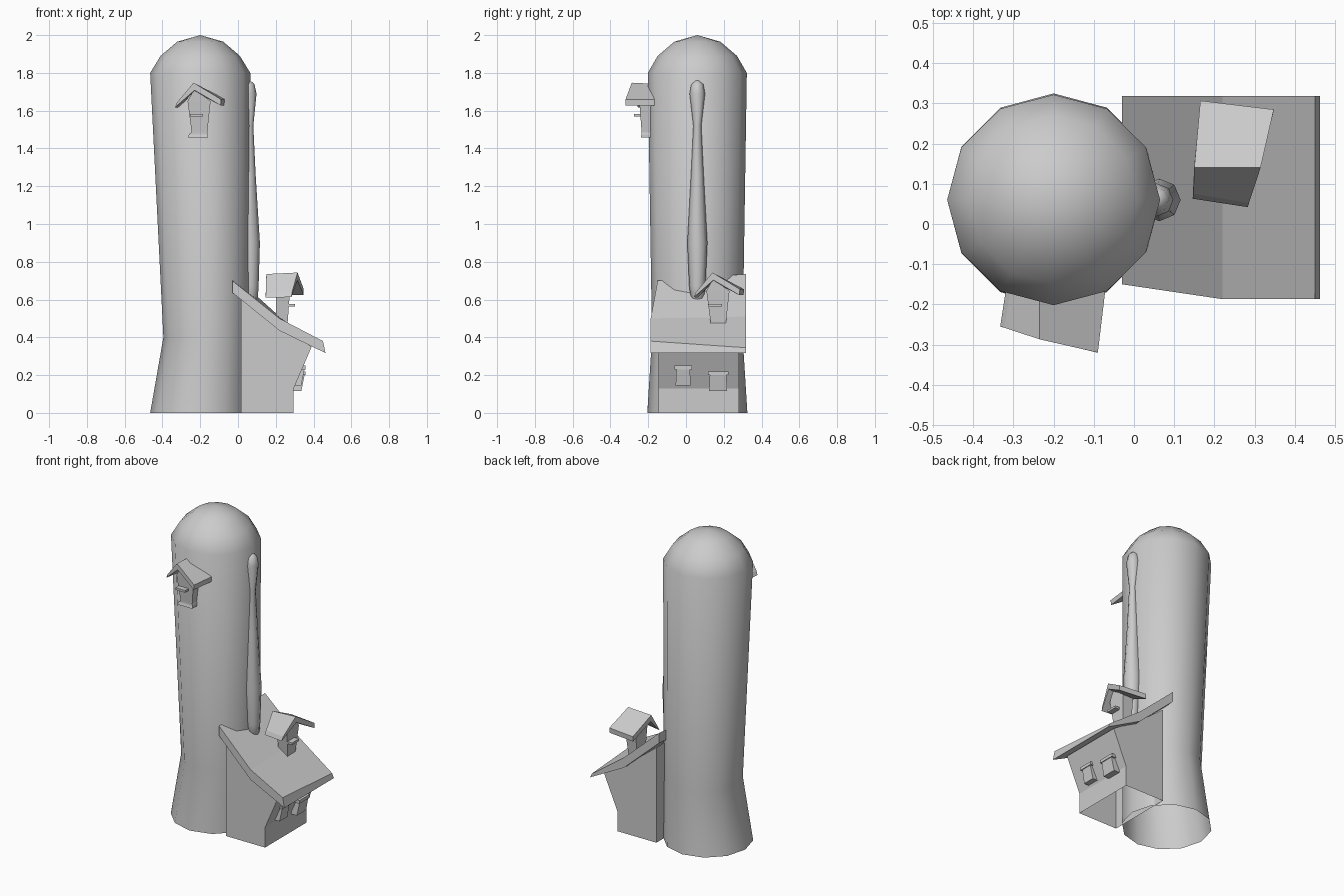
import bpy, bmesh
from math import cos, sin, pi, radians
from mathutils import Matrix

if "Cube" in bpy.data.objects:
    bpy.data.objects.remove(bpy.data.objects["Cube"])


def loft(name, rings, caps=(True, True), smooth=None, matrix=None):
    """Skin a list of equal-length point loops into one object."""
    bm = bmesh.new()
    loops = [[bm.verts.new(p) for p in r] for r in rings]
    n = len(loops[0])
    for a, b in zip(loops, loops[1:]):
        for i in range(n):
            j = (i + 1) % n
            bm.faces.new((a[i], a[j], b[j], b[i]))
    if caps[0]:
        bm.faces.new(loops[0][::-1])
    if caps[1]:
        bm.faces.new(loops[-1])
    bmesh.ops.remove_doubles(bm, verts=bm.verts, dist=1e-5)
    bmesh.ops.recalc_face_normals(bm, faces=bm.faces)
    me = bpy.data.meshes.new(name)
    bm.to_mesh(me)
    bm.free()
    ob = bpy.data.objects.new(name, me)
    bpy.context.collection.objects.link(ob)
    if matrix:
        me.transform(matrix)
    if smooth:
        bpy.ops.object.select_all(action='DESELECT')
        ob.select_set(True)
        bpy.context.view_layer.objects.active = ob
        bpy.ops.object.shade_smooth_by_angle(angle=radians(smooth))
    return ob


def ellipse(n, cx, cy, rx, ry, z):
    return [(cx + rx * cos(2 * pi * i / n), cy + ry * sin(2 * pi * i / n), z) for i in range(n)]


def rect(x0, x1, y0, y1, z):
    return [(x0, y0, z), (x1, y0, z), (x1, y1, z), (x0, y1, z)]


# round tower: flared foot, leaning waist, faceted dome, open below
tower = [(0, -.2, .265, .265), (.4, -.165, .23, .24), (1.8, -.2, .265, .262),
         (1.89, -.2, .21, .21), (1.965, -.2, .122, .122), (2, -.2, 0, 0)]
loft("tower", [ellipse(12, cx, .06, rx, ry, z) for z, cx, rx, ry in tower],
     caps=(False, False), smooth=50)

# slender bulging pipe on the tower side
pipe = [(.58, .07, .015), (.61, .07, .035), (.67, .066, .043), (.9, .063, .053),
        (1.25, .06, .034), (1.52, .06, .021), (1.69, .057, .041), (1.74, .055, .032), (1.76, .055, .01)]
loft("side_pipe", [ellipse(8, cx, .06, r, r, z) for z, cx, r in pipe], smooth=60)

# lean-to house walls, extruded along y (open floor)
wall = [(.015, 0), (.295, 0), (.295, .13), (.39, .35), (.22, .455), (.015, .615)]
house = loft("house_walls", [[(x, y, z) for x, z in wall] for y in (-.145, .28)])
bm = bmesh.new()
bm.from_mesh(house.data)
bmesh.ops.delete(bm, geom=[f for f in bm.faces if f.calc_center_median().z < .001],
                 context='FACES_ONLY')
bm.to_mesh(house.data)
bm.free()

# bent roof slab, front edge splayed and back edge higher at the top
front = [(-.03, -.15, .70), (.22, -.187, .50), (.45, -.187, .38),
         (.463, -.187, .317), (.22, -.187, .435), (-.03, -.15, .637)]
back = [(-.03, .318, .735), (.22, .318, .51), (.45, .318, .345),
        (.463, .318, .317), (.22, .318, .445), (-.03, .318, .67)]
loft("house_roof", [front, back])

# two small wall windows with caps
for k, (y, top, w) in enumerate(((-.015, .25, .04), (.17, .22, .048))):
    loft(f"wall_window_{k + 1}", [rect(.28, .335, y - w, y + w, top - .105),
                                  rect(.28, .352, y - w + .004, y + w - .004, top - .02)])
    loft(f"wall_window_cap_{k + 1}", [rect(.28, .357, y - w - .006, y + w + .006, top - .02),
                                      rect(.28, .357, y - w - .006, y + w + .006, top)])


def dormer(tag, m):
    # crooked gabled hood
    fr = [(-.118, -.258, 1.643), (-.03, -.287, 1.748), (.115, -.32, 1.66),
          (.113, -.32, 1.628), (-.025, -.287, 1.708), (-.128, -.255, 1.618)]
    bk = [(-.095, -.12, 1.64), (-.03, -.122, 1.74), (.137, -.137, 1.66),
          (.135, -.137, 1.628), (-.025, -.122, 1.70), (-.107, -.118, 1.615)]
    loft(tag + "_hood", [fr, bk], matrix=m)
    # tapered body with flared foot and gable top
    loft(tag + "_body", [rect(-.06, .045, -.24, -.172, 1.457), rect(-.055, .045, -.235, -.172, 1.475),
                         rect(-.04, .042, -.235, -.172, 1.485), rect(-.062, .06, -.247, -.172, 1.65),
                         rect(-.03, -.02, -.25, -.172, 1.71)], matrix=m)
    # little sill
    loft(tag + "_sill", [rect(-.05, .02, -.275, -.23, 1.568), rect(-.05, .02, -.275, -.23, 1.582)], matrix=m)


dormer("tower_dormer", Matrix.Translation((-.205, 0, 0)))
dormer("roof_dormer", Matrix.Translation((.028, .17, -1.005)) @ Matrix.Rotation(pi / 2, 4, 'Z'))
